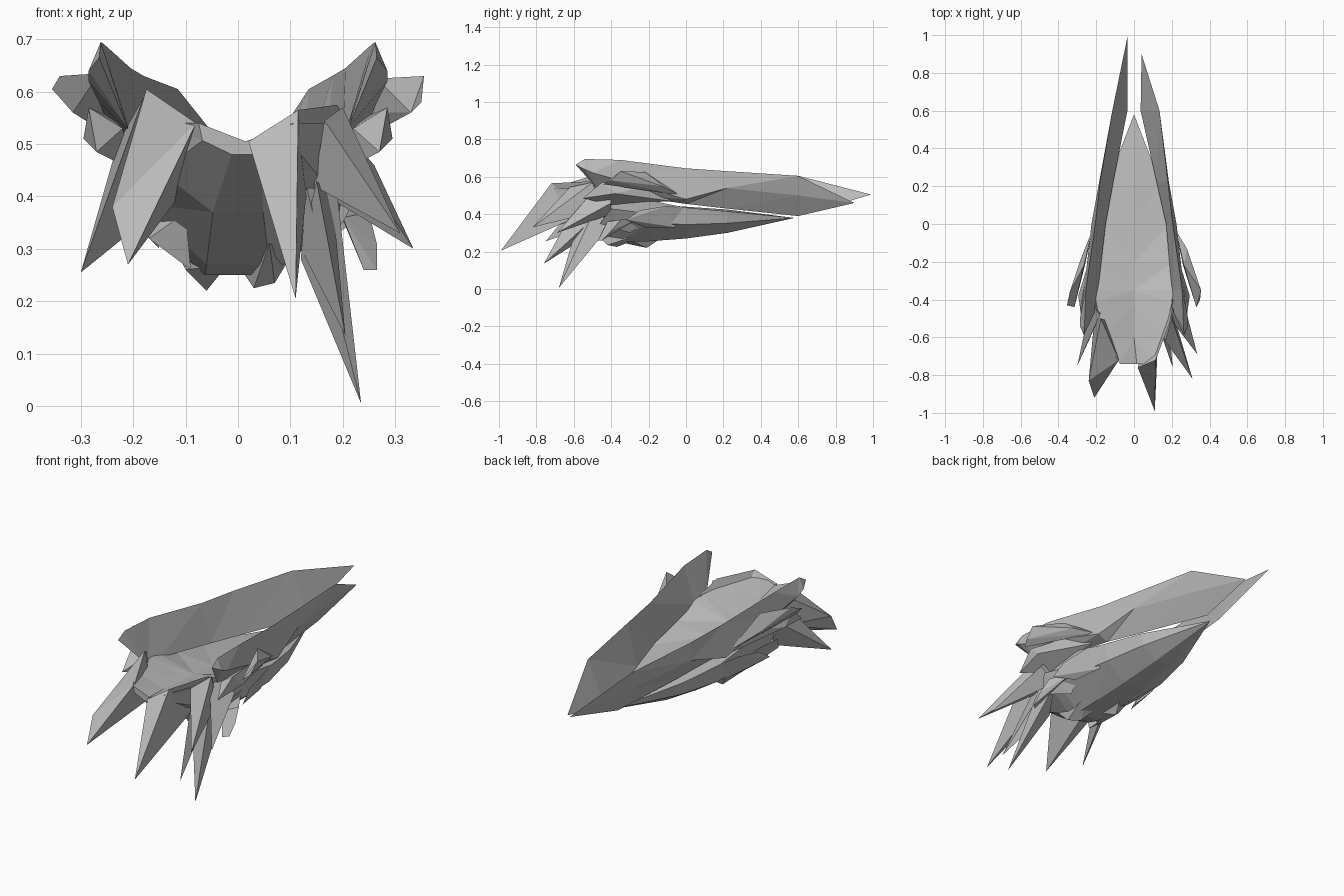
import bpy
import bmesh
from mathutils import Vector

default_cube = bpy.data.objects.get("Cube")
if default_cube:
    bpy.data.objects.remove(default_cube, do_unlink=True)

# One flat grey for the whole piece
grey = bpy.data.materials.new("plain_grey")
grey.use_nodes = True
colour = (.5, .5, .5, 1)
grey.diffuse_color = colour
grey.node_tree.nodes["Principled BSDF"].inputs["Base Color"].default_value = colour


def finish(name, mesh_builder):
    """Turn a bmesh into a flat shaded object."""
    bmesh.ops.recalc_face_normals(mesh_builder, faces=mesh_builder.faces[:])
    mesh = bpy.data.meshes.new(name)
    mesh_builder.to_mesh(mesh)
    mesh_builder.free()
    mesh.materials.append(grey)
    part = bpy.data.objects.new(name, mesh)
    bpy.context.collection.objects.link(part)
    return part


def loft(name, rings, tip):
    """Skin a row of equal rings and close the far end in a point."""
    builder = bmesh.new()
    rows = [[builder.verts.new(point) for point in ring] for ring in rings]
    count = len(rows[0])
    for near, far in zip(rows, rows[1:]):
        for i in range(count):
            j = (i + 1) % count
            builder.faces.new((near[i], near[j], far[j], far[i]))
    end = builder.verts.new(tip)
    for i in range(count):
        builder.faces.new((rows[-1][i], rows[-1][(i + 1) % count], end))
    builder.faces.new(rows[0][::-1])
    bmesh.ops.triangulate(builder, faces=builder.faces[:])
    return finish(name, builder)


def chunk(name, points, side=1):
    """Faceted solid wrapped round a few corner points."""
    builder = bmesh.new()
    for x, y, z in points:
        builder.verts.new(Vector((side * x, y, z)))
    result = bmesh.ops.convex_hull(builder, input=builder.verts[:])
    spare = [v for v in result["geom_interior"] if isinstance(v, bmesh.types.BMVert)]
    bmesh.ops.delete(builder, geom=spare, context="VERTS")
    return finish(name, builder)


# Central cap: ring helper, from the open fringe at the front to the rear point
def cap_ring(y, half, crown, rim, base, shift=0):
    middle = rim * .45 + base * .55
    right_half = [(half, y, rim), (half * .92, y, middle), (half * .3, y, base)]
    left_half = [(-x, depth, z) for x, depth, z in reversed(right_half)]
    ring = [(0, y, crown)] + right_half + left_half
    return [(x + shift, depth, z) for x, depth, z in ring]


cap_rings = [
    cap_ring(y=-.74, half=.09, crown=.505, rim=.54, base=.48, shift=.015),
    cap_ring(y=-.6, half=.16, crown=.49, rim=.54, base=.37),
    cap_ring(y=-.42, half=.2, crown=.475, rim=.53, base=.27),
    cap_ring(y=-.35, half=.21, crown=.47, rim=.52, base=.25),
    cap_ring(y=-.2, half=.21, crown=.455, rim=.475, base=.255),
    cap_ring(y=0, half=.19, crown=.44, rim=.435, base=.27),
    cap_ring(y=.22, half=.14, crown=.425, rim=.415, base=.3),
]
loft("central_cap", cap_rings, tip=(0, .58, .38))


# Two long leaning blades sweeping backwards
def blade_ring(side, y, top, inner, outer, slant=0):
    """Three cornered section, its inner corner set back by the slant."""
    corners = ((top, y), (inner, y + slant), (outer, y + slant * .4))
    return [(side * x, depth, z) for (x, z), depth in corners]


def blade(name, side, tip, lean, rear):
    rings = [
        blade_ring(side, y=-.59, top=(.265, .665), inner=(.21, .53), outer=(.285, .64), slant=.12),
        blade_ring(side, y=-.54, top=(.262, .695), inner=(.205, .52), outer=(.285, .62), slant=.11),
        blade_ring(side, y=-.35, top=(.255, .69), inner=(.2 - lean / 2, .505), outer=(.265, .58)),
        blade_ring(side, y=0, top=(.205, .645), inner=(.17 - lean, .455), outer=(.225, .48)),
        blade_ring(side, y=.22, top=(.18, .63), inner=(.12 - lean / 2, .43), outer=(.185, .54)),
        blade_ring(side, y=.6, top=(rear, .605), inner=(.035, .39), outer=(rear - .03, .5)),
    ]
    return loft(name, rings, tip)


blade("left_blade", side=1, tip=(.04, .9, .46), lean=0, rear=.135)
blade("right_blade", side=-1, tip=(-.035, .99, .505), lean=.02, rear=.115)

# Front spikes on the right
chunk("right_fringe_spike", [
    (-.175, -.5, .605), (-.08, -.72, .54), (-.12, -.52, .39),
    (-.21, -.5, .45), (-.24, -.83, .38), (-.21, -.92, .27)])
chunk("right_outer_spike", [
    (-.18, -.48, .59), (-.23, -.42, .5), (-.17, -.45, .36),
    (-.24, -.62, .38), (-.3, -.75, .255)])

# Front spikes on the left
chunk("left_fringe_spike", [
    (.02, -.76, .505), (.115, -.72, .565), (.06, -.6, .4),
    (.13, -.55, .4), (.11, -.99, .205)])
chunk("left_temple_plate", [
    (.115, -.72, .565), (.19, -.52, .575), (.21, -.42, .53),
    (.13, -.5, .4), (.11, -.6, .45)])
chunk("left_long_spike", [
    (.12, -.5, .28), (.19, -.38, .37), (.19, -.5, .4),
    (.13, -.56, .42), (.235, -.68, .005)])
chunk("left_middle_spike", [
    (.12, -.5, .3), (.18, -.47, .4), (.15, -.6, .43), (.205, -.76, .135)])
chunk("left_upper_spike", [
    (.165, -.62, .545), (.2, -.5, .57), (.145, -.56, .42),
    (.2, -.45, .42), (.31, -.82, .33)])
chunk("left_rear_spike", [
    (.2, -.4, .53), (.26, -.4, .46), (.17, -.4, .4),
    (.19, -.5, .52), (.335, -.69, .3)])

# Ear tufts, each with its own slant
chunk("left_ear_tuft", [
    (.22, -.03, .5), (.28, -.13, .55), (.355, -.35, .63), (.35, -.4, .58),
    (.33, -.44, .56), (.265, -.22, .625), (.26, -.22, .56)])
chunk("right_ear_tuft", [
    (-.22, -.03, .5), (-.28, -.18, .55), (-.34, -.36, .63), (-.355, -.43, .605),
    (-.315, -.44, .56), (-.265, -.22, .635), (-.26, -.22, .55)])

# Blocky tufts repeated on both sides
for label, side in (("left", 1), ("right", -1)):
    chunk(label + "_cheek_tuft", [
        (.2, -.08, .47), (.24, -.2, .55), (.295, -.38, .51), (.285, -.45, .57),
        (.27, -.55, .485), (.22, -.45, .53), (.2, -.4, .45)], side)
    chunk(label + "_side_wedge", [
        (.18, .02, .43), (.22, -.1, .445), (.24, -.25, .42),
        (.25, -.32, .37), (.19, -.22, .33), (.17, -.06, .33)], side)
    chunk(label + "_jaw_wedge", [
        (.18, -.15, .4), (.24, -.4, .43), (.2, -.46, .35), (.15, -.3, .3)], side)

# Short tufts under the nape
chunk("right_nape_tuft", [
    (-.13, -.18, .32), (-.02, -.12, .28), (-.06, -.21, .22),
    (-.1, -.4, .26), (-.02, -.32, .27)])
chunk("left_nape_tuft", [
    (0, -.25, .27), (.11, -.22, .3), (.03, -.37, .225),
    (.07, -.42, .235), (.06, -.5, .31)])

# Small hanging tuft on the left
chunk("left_hanging_tuft", [
    (.19, -.25, .38), (.25, -.35, .37), (.2, -.42, .36),
    (.265, -.45, .26), (.24, -.47, .26), (.265, -.4, .31)])
# Small folded tuft on the right
chunk("right_folded_tuft", [
    (-.17, -.42, .32), (-.1, -.48, .37), (-.12, -.3, .3),
    (-.09, -.45, .26), (-.18, -.3, .4)])
